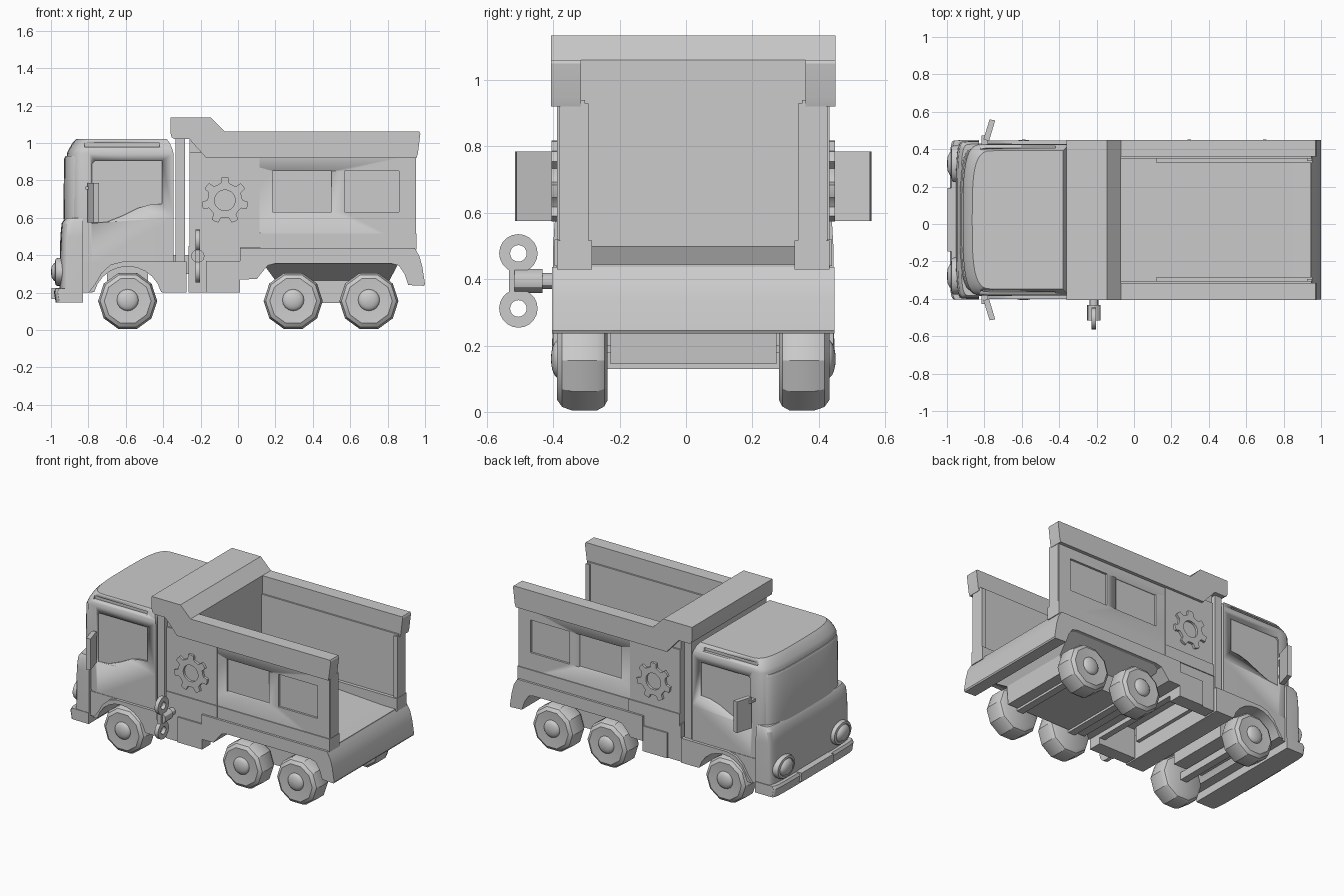
import bpy, bmesh, math

if "Cube" in bpy.data.objects:
    bpy.data.objects.remove(bpy.data.objects["Cube"])

YC = 0.022  # body centre line (the key sticks out on one side)


def loft(name, rings, loop=False, smooth=30):
    """Skin a list of closed rings; cap the ends or join last to first."""
    bm = bmesh.new()
    vs = [[bm.verts.new(p) for p in r] for r in rings]
    n = len(rings[0])
    pairs = list(zip(vs, vs[1:])) + ([(vs[-1], vs[0])] if loop else [])
    for a, b in pairs:
        for i in range(n):
            j = (i + 1) % n
            bm.faces.new((a[i], a[j], b[j], b[i]))
    if not loop:
        bm.faces.new(vs[0])
        bm.faces.new(vs[-1])
    bmesh.ops.recalc_face_normals(bm, faces=bm.faces)
    me = bpy.data.meshes.new(name)
    bm.to_mesh(me)
    bm.free()
    ob = bpy.data.objects.new(name, me)
    bpy.context.collection.objects.link(ob)
    bpy.ops.object.select_all(action='DESELECT')
    ob.select_set(True)
    bpy.context.view_layer.objects.active = ob
    if smooth:
        bpy.ops.object.shade_smooth_by_angle(angle=math.radians(smooth))
    return ob


def prism(name, pts, y0, y1):
    """Side profile (x, z) extruded between two distances from the centre line."""
    return loft(name, [[(x, YC + y, z) for x, z in pts] for y in (y0, y1)])


def box(name, x0, x1, y0, y1, z0, z1):
    return prism(name, [(x0, z0), (x1, z0), (x1, z1), (x0, z1)], y0, y1)


def lathe(name, profile, cx, cz, n, s=1, sy=1.0, loop=False):
    """Turn (radius, y offset) pairs round an axis along y."""
    ang = [2 * math.pi * i / n for i in range(n)]
    return loft(name, [[(cx + r * math.cos(a), YC + s * y, cz + r * math.sin(a)) for a in ang]
                       for r, y in profile], loop)


def plan(z, xf, xb, w, d, p=3.5):
    """Horizontal outline with a bowed front and rounded front corners."""
    pts = [(xb, YC - w, z)]
    for i in range(21):
        a = -math.pi / 2 + math.pi * i / 20
        y = math.copysign(abs(math.sin(a)) ** (2 / p), a) * w
        pts.append((xf + d - d * max(math.cos(a), 0) ** (2 / p), YC + y, z))
    return pts + [(xb, YC + w, z)]


def cut(ob, cutter):
    cutter.hide_render = True
    m = ob.modifiers.new("cut", 'BOOLEAN')
    m.operation, m.object, m.solver = 'DIFFERENCE', cutter, 'EXACT'
    bpy.context.view_layer.objects.active = ob
    bpy.ops.object.modifier_apply(modifier=m.name)
    bpy.data.objects.remove(cutter)


# Cab shell with roof, side windows and roof grooves
cab = loft("cab", [plan(z, xf, xb, w, .12) for z, xf, xb, w in (
    (.35, -.90, -.345, .405), (.60, -.92, -.345, .405), (.945, -.915, -.345, .405),
    (.965, -.905, -.35, .402), (1.0, -.885, -.365, .385), (1.02, -.865, -.38, .37))])
window = [(-.78, .57), (-.70, .578), (-.62, .61), (-.54, .65), (-.47, .67),
          (-.405, .675), (-.405, .905), (-.765, .905), (-.78, .89)]
for s in (-1, 1):
    cut(cab, prism("window_cutter", window, s * .393, s * .5))
    cut(cab, box("groove_cutter", -.82, -.42, s * .376, s * .5, .978, 1.0))
loft("windscreen", [plan(z, xf, -.82, .385, .10) for z, xf in
                    ((.59, -.934), (.915, -.93), (.93, -.922))])

# Cab base with front wheel arch
arch = [(-.59 + .185 * math.cos(math.radians(a)), .155 + .185 * math.sin(math.radians(a)))
        for a in range(165, 14, -15)]
prism("cab_base", [(-.86, .2), (-.79, .2)] + arch +
      [(-.40, .2), (-.275, .2), (-.275, .365), (-.86, .365)], -.408, .408)
for s in (-1, 1):
    prism("front_fender", [(-.80, .2), (-.77, .203)] + arch + [(-.40, .2), (-.275, .2), (-.275, .365),
          (-.62, .365), (-.68, .35), (-.73, .305), (-.765, .245)], s * .40, s * .424)
box("front_axle_block", -.70, -.48, -.22, .22, .19, .36)

# Nose, bumper, plate and headlights
loft("nose", [plan(z, xf, -.83, w, .06, 5) for z, xf, w in (
    (.2, -.955, .422), (.50, -.95, .422), (.57, -.943, .418), (.598, -.925, .405))])
loft("bumper", [plan(z, xf, -.83, .426, .05, 7) for z, xf in
                ((.148, -.975), (.205, -.985), (.222, -.975))])
box("front_plate", -.997, -.95, -.17, .17, .165, .225)
for s in (-1, 1):
    rings = []
    for x, f in ((-.93, 1), (-.965, 1), (-.975, .93), (-.978, .75), (-.97, .72),
                 (-.985, .62), (-.996, .4), (-1.0, .1)):
        rings.append([(x, YC + s * .30 + .098 * f * math.cos(a * math.pi / 12),
                       .31 + .075 * f * math.sin(a * math.pi / 12)) for a in range(24)])
    loft("headlight", rings)

# Side mirrors
for s in (-1, 1):
    quad = [(-.805, .43), (-.775, .422), (-.742, .532), (-.772, .537)]
    loft("mirror", [[(x, YC + s * y, z) for x, y in quad] for z in (.575, .785)])
    box("mirror_arm", -.815, -.78, s * .38, s * .45, .75, .768)

# Bulkhead between cab and bed
box("bulkhead", -.335, -.283, -.40, .40, .36, 1.02)
box("bed_link", -.36, -.25, -.30, .30, .30, .40)

# Dump bed: floor, front block, walls with recessed panels, ledges and rails
box("bed_floor", -.26, .945, -.395, .395, .40, .445)
loft("floor_slope", [[(x, YC + y, z) for x, z in ((-.1, .44), (.94, .44), (-.1, .50))] for y in (-.33, .33)])
box("bed_front", -.26, -.07, -.40, .40, .43, 1.03)
for s in (-1, 1):
    wall = box("side_wall", -.15, .95, s * .327, s * .405, .43, .94)
    for x0, x1 in ((.185, .50), (.57, .86)):
        cut(wall, box("panel_cutter", x0, x1, s * .391, s * .5, .63, .85))
    box("rear_post", .925, .953, s * .315, s * .40, .43, .93)
    box("side_front_panel", -.26, .115, s * .39, s * .411, .44, .95)
    box("side_ledge", -.26, .12, s * .39, s * .418, .44, .52)
    box("inner_ledge", .12, .955, s * .305, s * .411, .43, .517)
    prism("top_rail", [(-.10, .92), (.955, .92), (.962, .945), (.975, 1.05), (.97, 1.06), (-.10, 1.06)],
          s * .338, s * .428)
    prism("rail_gusset", [(-.26, 1.02), (-.17, .92), (-.06, .92), (-.06, 1.06), (-.26, 1.06)],
          s * .338, s * .428)
prism("canopy", [(-.355, 1.03), (-.34, 1.02), (-.26, 1.02), (-.22, .98), (-.07, .98), (-.07, 1.06),
                 (-.145, 1.135), (-.36, 1.135), (-.36, 1.05)], -.428, .428)

# Lower bed body with rear wheel arch, sloping arch liner and chassis
prism("rear_body", [(.01, .27), (.10, .272), (.13, .31), (.16, .345), (.20, .355), (.82, .355),
                    (.86, .345), (.89, .30), (.91, .24), (.995, .236), (1.0, .245), (.985, .34),
                    (.97, .395), (.945, .437), (.01, .437)], -.426, .426)
loft("arch_liner", [[(x0, YC - w, z), (x1, YC - w, z), (x1, YC + w, z), (x0, YC + w, z)]
                    for z, w, x0, x1 in ((.145, .25, .20, .80), (.265, .25, .20, .81), (.36, .41, .13, .86))],
     smooth=0)

# Side boxes behind the cab, hollow between them
for s in (-1, 1):
    box("side_box", -.265, .012, s * .33, s * .412, .2, .45)
    box("side_box_panel", -.17, .012, s * .40, s * .422, .2, .37)
box("cross_bar", -.03, .012, -.35, .35, .24, .42)

# Gear emblem on each side: seven-toothed ring
out = []
for t in range(7):
    for da, r in ((-20, .092), (-13, .096), (-9, .124), (0, .125), (9, .124), (13, .096), (20, .092)):
        out.append((math.radians(90 + t * 360 / 7 + da), r))
for s in (-1, 1):
    loft("gear", [[(-.07 + (r if o else .055) * math.cos(a), YC + s * y,
                    .693 + (r if o else .055) * math.sin(a)) for a, r in out]
                  for o, y in ((1, .40), (1, .427), (0, .427), (0, .40))], loop=True)

# Ten-sided wheels with domed hubs
for x in (-.59, .295, .70):
    for s in (-1, 1):
        lathe("wheel", [(.125, .258), (.145, .268), (.158, .29), (.158, .365), (.147, .395),
                        (.125, .41), (.06, .405)], x, .155, 10, s)
        lathe("hub", [(.058, .39)] + [(.058 * math.cos(a * .3), .405 + .024 * math.sin(a * .3))
                                      for a in range(6)], x, .16, 16, s)
    box("axle", x - .025, x + .025, -.27, .27, .13, .18)

# Winding key: shaft, sleeve and double-ring bow
lathe("key_shaft", [(.024, -.40), (.024, -.46)], -.215, .395, 12)
lathe("key_sleeve", [(.036, -.455), (.036, -.538)], -.215, .395, 12)
for z in (.312, .478):
    a = [math.tau * i / 20 for i in range(20)]
    loft("key_ring", [[(x, -.505 + r * math.cos(t), z + r * math.sin(t)) for t in a]
                      for x, r in ((-.228, .058), (-.202, .058), (-.202, .025), (-.228, .025))], loop=True)
box("key_web", -.228, -.202, -.555, -.502, .358, .432)
